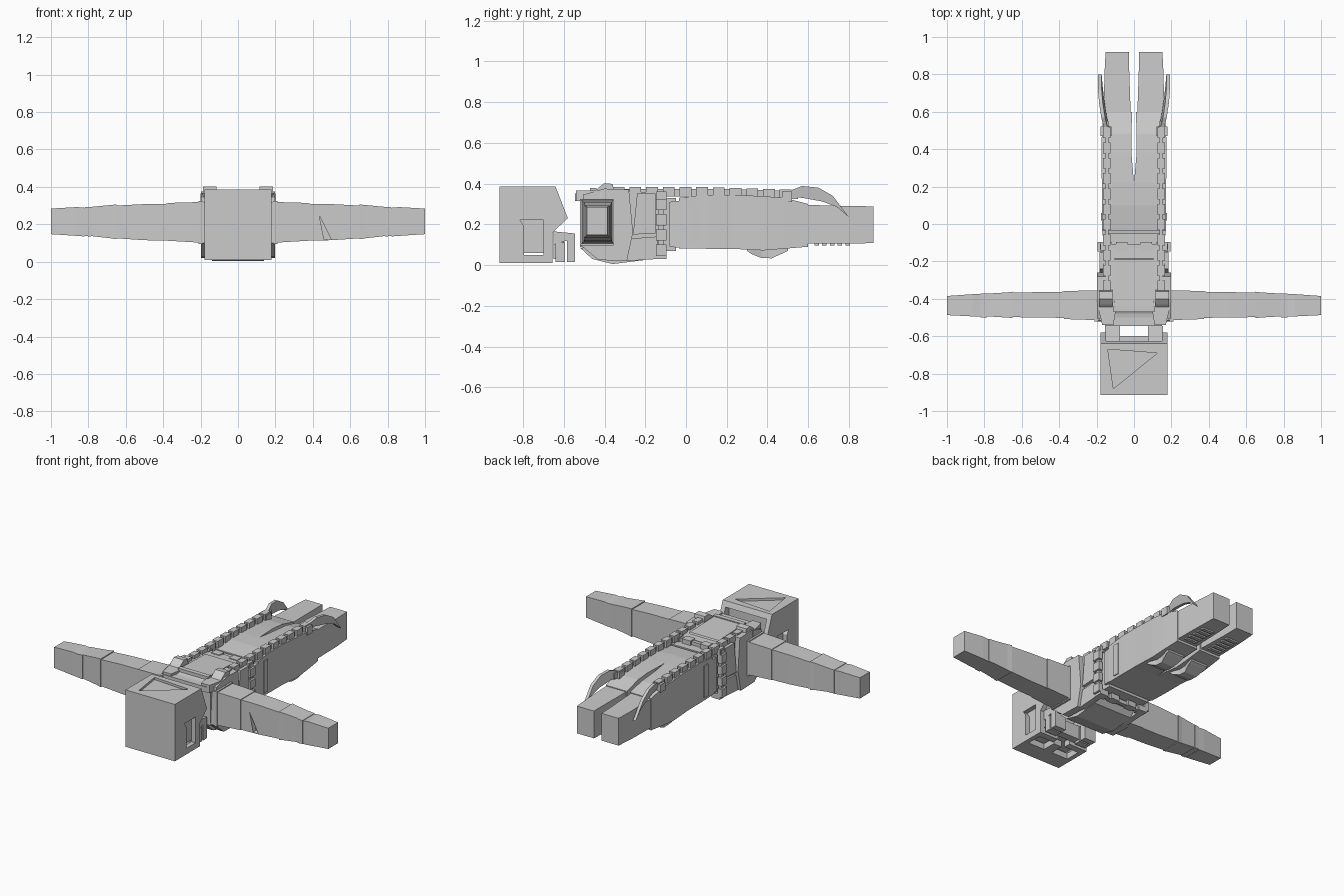
import bpy, bmesh, math
from mathutils import Vector


def mesh(name, verts, faces, hide=False):
    me = bpy.data.meshes.new(name)
    me.from_pydata([Vector(v) for v in verts], [], faces)
    bm = bmesh.new()
    bm.from_mesh(me)
    bmesh.ops.recalc_face_normals(bm, faces=bm.faces)
    bm.to_mesh(me)
    bm.free()
    ob = bpy.data.objects.new(name, me)
    bpy.context.collection.objects.link(ob)
    if hide:
        ob.hide_render = True
        ob.hide_set(True)
    return ob


def loft(name, secs, axis="y", hide=False):
    """Rectangular sections (pos, a0, a1, z0, z1) along the x or y axis."""
    v, f = [], []
    for p, a0, a1, z0, z1 in secs:
        for a, z in ((a0, z0), (a1, z0), (a1, z1), (a0, z1)):
            v.append((p, a, z) if axis == "x" else (a, p, z))
    n = len(secs)
    for i in range(n - 1):
        for k in range(4):
            j = (k + 1) % 4
            f.append((4*i + k, 4*i + j, 4*i + 4 + j, 4*i + 4 + k))
    f += [(3, 2, 1, 0), tuple(range(4*n - 4, 4*n))]
    return mesh(name, v, f, hide)


def box(name, x0, x1, y0, y1, z0, z1, hide=False):
    return loft(name, [(y0, x0, x1, z0, z1), (y1, x0, x1, z0, z1)], "y", hide)


def prism(name, pts, a0, a1, axis="x", hide=False):
    """Extrude a (y, z) outline along x, or an (x, y) outline along z."""
    n = len(pts)
    v = [(a, p, q) if axis == "x" else (p, q, a) for a in (a0, a1) for p, q in pts]
    f = [tuple(range(n)), tuple(range(n, 2*n))]
    f += [(i, (i + 1) % n, n + (i + 1) % n, n + i) for i in range(n)]
    return mesh(name, v, f, hide)


def cut(ob, cutter):
    m = ob.modifiers.new("cut", "BOOLEAN")
    m.object = cutter
    m.solver = "EXACT"


def mirror(ob):
    c = ob.copy()
    c.data = ob.data.copy()
    for v in c.data.vertices:
        v.co.x *= -1
    c.data.flip_normals()
    bpy.context.collection.objects.link(c)
    c.name = ob.name + "_mirrored"
    return c


# Helmet, hollow on the neck side and over the face
helmet = prism("helmet", [(-.915, .01), (-.915, .385), (-.64, .385), (-.58, .23),
                          (-.655, .16), (-.655, .01)], -.18, .18)
cut(helmet, box("neck_hollow", -.15, .15, -.87, -.5, .05, .35, True))
for s in (-1, 1):
    a, b = sorted((s * .03, s * .15))
    cut(helmet, box("eye_opening", a, b, -.80, -.70, -.05, .06, True))
    a, b = sorted((s * .12, s * .25))
    cut(helmet, prism("cheek_opening", [(-.815, .22), (-.70, .22), (-.70, .05),
                                        (-.795, .05), (-.795, .19)], a, b, "x", True))
cut(helmet, box("face_slit", -.045, .045, -.71, -.5, -.05, .06, True))
cut(helmet, prism("crown_notch", [(-.14, -.67), (.125, -.69), (-.11, -.88)], .37, .45, "z", True))
prism("inner_head", [(-.86, .06), (-.86, .34), (-.66, .34), (-.66, .06)], -.149, .149)

# Jaw guard below the helmet
box("jaw_plate", -.11, .11, -.65, -.60, .03, .12)
for s in (-1, 1):
    a, b = sorted((s * .075, s * .155))
    prism("jaw_side", [(-.65, .10), (-.65, .165), (-.545, .155), (-.545, .015),
                       (-.585, .015), (-.585, .12)], a, b)
    box("jaw_filter", a, b, -.64, -.595, .015, .11)

# Torso with chest plate and back plate
prism("torso", [(-.52, .09), (-.52, .345), (-.40, .365), (-.13, .355),
                (-.13, .06), (-.40, .05)], -.165, .165)
prism("chest_plate", [(-.52, .085), (-.46, .03), (-.36, .005), (-.20, .025),
                      (-.17, .06), (-.40, .08)], -.14, .14)
prism("back_plate", [(-.50, .34), (-.44, .372), (-.19, .365), (-.17, .34)], -.105, .105)
box("neck_base", -.155, .15, -.545, -.50, .315, .35)
box("neck_ridge", -.11, .11, -.47, -.44, .35, .378)
box("waist", -.15, .15, -.15, -.05, .07, .33)

# Right hand parts, all mirrored
side = []
add = side.append
add(prism("side_panel", [(-.52, .10), (-.505, .345), (-.40, .375), (-.28, .37), (-.26, .16),
                         (-.29, .02), (-.43, .025)], .15, .197))
add(prism("rib_panel", [(-.26, .15), (-.24, .35), (-.15, .35), (-.15, .155)], .15, .185))
add(prism("hip_panel", [(-.29, .02), (-.27, .13), (-.14, .14), (-.14, .03)], .14, .178))
add(prism("collar", [(.09, -.42), (.11, -.54), (.17, -.54), (.20, -.41)], .315, .365, "z"))
add(prism("shoulder_pad", [(-.46, .35), (-.43, .38), (-.40, .402), (-.36, .398),
                           (-.35, .35)], .115, .188))

# Arm: shoulder cap, sleeve, cuff and wrist
add(loft("shoulder_cap", [(.17, -.515, -.355, .10, .32), (.375, -.508, -.358, .112, .314)], "x"))
add(loft("shoulder_rim", [(.19, -.52, -.355, .095, .325), (.21, -.52, -.355, .095, .325)], "x"))
arm = loft("sleeve", [(.37, -.502, -.362, .112, .31), (.50, -.50, -.364, .115, .308),
                      (.65, -.498, -.367, .125, .30)], "x")
add(arm)
add(loft("forearm", [(.65, -.503, -.362, .12, .306), (.68, -.50, -.366, .125, .303),
                     (.785, -.494, -.372, .137, .293)], "x"))
add(loft("cuff", [(.785, -.50, -.37, .135, .293), (.82, -.50, -.372, .137, .291)], "x"))
add(loft("hand", [(.82, -.494, -.374, .135, .288), (.86, -.494, -.375, .138, .292),
                  (1.0, -.487, -.385, .147, .284)], "x"))

# Leg, boot and knee pad
add(loft("hip_band", [(-.08, .0, .165, .09, .31), (-.035, .0, .17, .085, .315)]))
add(loft("leg", [(-.035, .0, .17, .082, .33), (.10, .0, .172, .08, .345), (.22, .0, .172, .08, .345),
                 (.38, .014, .175, .072, .338), (.48, .014, .172, .08, .33),
                 (.60, .01, .165, .09, .30)]))
add(loft("boot", [(.60, .018, .162, .105, .295), (.80, .025, .158, .105, .29),
                  (.92, .028, .152, .108, .288)]))
add(loft("knee_pad", [(.30, .03, .15, .07, .10), (.32, .03, .15, .055, .10),
                      (.37, .045, .135, .035, .10), (.42, .045, .135, .033, .10),
                      (.48, .03, .15, .06, .10), (.50, .03, .15, .07, .10)]))
add(prism("thigh_plate", [(.02, .10), (.02, .31), (.06, .31), (.06, .10)], .16, .177))
for i in range(5):
    y = .63 + i * .038
    add(box("sole_slat", .05, .135, y, y + .022, .096, .11))

# Tail blade at the end of each strap
blade = [(.50, .335, .15), (.51, .365, .16), (.57, .388, .175), (.65, .38, .187),
         (.72, .34, .193), (.80, .235, .193), (.74, .285, .188), (.67, .312, .18), (.57, .33, .165)]
n = len(blade)
v = [(x - d, y, z) for d in (0, .02) for y, z, x in blade]
add(mesh("strap_blade", v, [tuple(range(n)), tuple(range(n, 2*n))] +
         [(i, (i + 1) % n, n + (i + 1) % n, n + i) for i in range(n)]))

# Chain of links along the back, alternating flat and raised
for i in range(11):
    y = -.36 + i * .082
    z = .366 - max(0, y - .1) * .03
    add(box("chain_link", .125, .165, y, y + .058, z - .03, z + .016))
    add(box("chain_joint", .137, .153, y + .05, y + .09, z - .03, z + .008))
add(box("chain_anchor", .12, .178, .47, .52, .31, .362))

# Belt chain down the sides and around front and back
for i in range(4):
    z = .045 + i * .075
    add(box("belt_link", .165, .195, -.148, -.095, z, z + .055))
    add(box("belt_joint", .16, .183, -.135, -.108, z + .05, z + .08))
for i in range(2):
    x = .035 + i * .085
    for z in (.03, .325):
        add(box("belt_link", x, x + .06, -.145, -.095, z, z + .035))
for s in side:
    mirror(s)
for z in (.033, .328):
    box("belt_middle", -.16, .16, -.132, -.108, z, z + .024)

# Torn notch in the right sleeve
cut(arm, mesh("sleeve_tear", [(.435, -.55, .245), (.50, -.55, .115), (.46, -.55, .12),
                              (.435, -.47, .245), (.50, -.47, .115), (.46, -.47, .12)],
              [(0, 1, 2), (3, 4, 5), (0, 1, 4, 3), (1, 2, 5, 4), (2, 0, 3, 5)], True))
